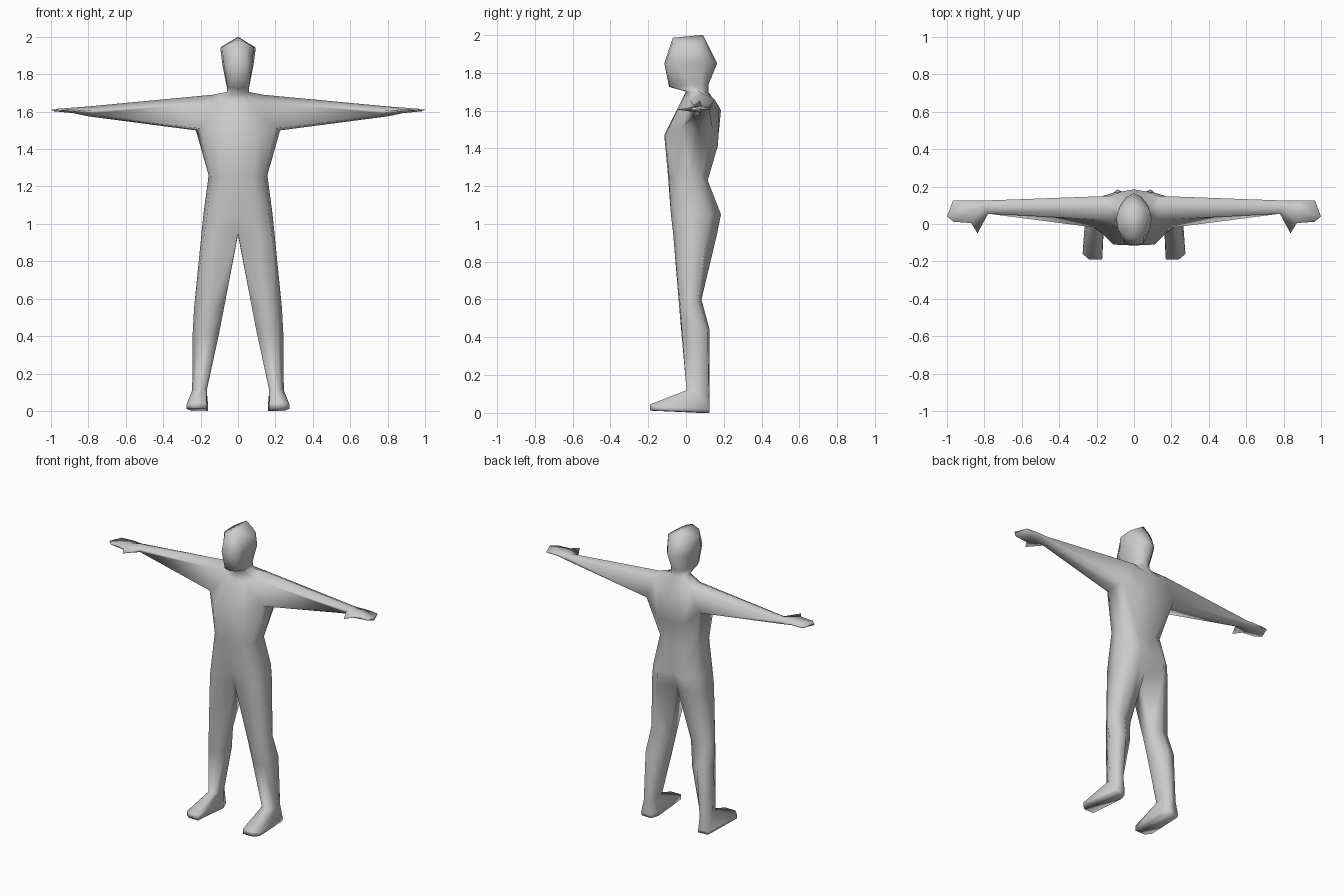
import bpy, bmesh

# Half-body cross-sections, each running front centre -> side -> back centre
head = [
    [(0, -.07, 1.985), (.05, -.07, 1.965), (.085, -.03, 1.945), (.095, .03, 1.94),
     (.085, .07, 1.95), (.05, .085, 1.97), (0, .09, 2.0)],
    [(0, -.115, 1.85), (.05, -.105, 1.85), (.075, -.05, 1.85), (.083, .03, 1.85),
     (.075, .1, 1.85), (.04, .145, 1.85), (0, .165, 1.85)],
    [(0, -.09, 1.725), (.04, -.085, 1.73), (.058, -.04, 1.73), (.06, .02, 1.735),
     (.055, .08, 1.74), (.03, .11, 1.74), (0, .12, 1.74)],
]
torso = [
    [(0, 0, 1.70), (.03, .01, 1.70), (.052, .03, 1.70), (.06, .06, 1.705),
     (.052, .09, 1.705), (.03, .112, 1.70), (0, .118, 1.70)],
    [(0, -.03, 1.64), (.06, -.02, 1.645), (.12, .02, 1.655), (.14, .09, 1.69),
     (.13, .15, 1.66), (.06, .175, 1.62), (0, .185, 1.60)],
    [(0, -.115, 1.47), (.11, -.11, 1.47), (.2, -.02, 1.51), (.225, .07, 1.50),
     (.2, .14, 1.51), (.1, .17, 1.42), (0, .165, 1.40)],
    [(0, -.095, 1.25), (.08, -.09, 1.25), (.14, -.05, 1.25), (.157, .02, 1.26),
     (.14, .08, 1.25), (.07, .115, 1.23), (0, .11, 1.23)],
    [(0, -.08, 1.05), (.09, -.08, 1.05), (.165, -.05, 1.05), (.185, .04, 1.05),
     (.165, .12, 1.05), (.09, .185, 1.05), (0, .145, 1.05)],
]
leg = [
    [(0, -.045, .95), (.1, -.068, .95), (.18, -.045, .95), (.195, .04, .95),
     (.18, .11, .95), (.1, .165, .95), (0, .10, .94)],
    [(.075, 0, .55), (.14, -.036, .56), (.2, -.03, .56), (.235, .02, .55),
     (.215, .065, .6), (.15, .082, .6), (.08, .06, .58)],
    [(.1, .01, .42), (.145, -.024, .42), (.21, -.02, .42), (.242, .05, .42),
     (.225, .115, .44), (.17, .125, .44), (.11, .09, .42)],
    [(.165, .03, .12), (.18, .003, .12), (.225, .003, .12), (.245, .06, .11),
     (.235, .12, .11), (.19, .125, .11), (.168, .09, .12)],
]
foot = [
    [(.165, -.1, .05), (.17, -.19, .045), (.24, -.19, .045), (.275, -.16, .035),
     (.255, .12, .02), (.18, .125, .02), (.16, .07, .03)],
    [(.165, -.1, .01), (.17, -.19, .012), (.24, -.19, .012), (.275, -.16, .012),
     (.25, .12, 0), (.18, .125, 0), (.16, .07, 0)],
]
# Arm sections: lower front, lower, lower back, upper back, upper, upper front
arm = [
    [(.78, .055, 1.59), (.8, .09, 1.575), (.81, .125, 1.592),
     (.81, .125, 1.612), (.8, .09, 1.628), (.78, .055, 1.61)],
    [(.87, .005, 1.602), (.88, .07, 1.592), (.88, .125, 1.604),
     (.88, .125, 1.615), (.88, .07, 1.622), (.87, .005, 1.614)],
    [(.965, .012, 1.606), (1.0, .04, 1.604), (.968, .125, 1.606),
     (.968, .125, 1.611), (1.0, .04, 1.613), (.965, .012, 1.612)],
]

bm = bmesh.new()


def ring(points):
    return [bm.verts.new(p) for p in points]


def bridge(a, b, closed=False, skip=()):
    """Join two sections with quads, leaving out the skipped columns."""
    n = len(a)
    for i in range(n if closed else n - 1):
        if i not in skip:
            j = (i + 1) % n
            bm.faces.new((a[i], b[i], b[j], a[j]))


# Head, neck and trunk, with a hole on the side for the arm
trunk = [ring(r) for r in head + torso + leg[:1]]
bm.faces.new(trunk[0])
for k in range(len(trunk) - 1):
    bridge(trunk[k], trunk[k + 1], skip=(2, 3) if k == 4 else ())

# Leg and foot
limb = [trunk[-1]] + [ring(r) for r in leg[1:] + foot]
for a, b in zip(limb, limb[1:]):
    bridge(a, b, closed=True)
bm.faces.new(limb[-1])

# Arm and hand
shoulder, chest = trunk[4], trunk[5]
hole = [chest[2], chest[3], chest[4], shoulder[4], shoulder[3], shoulder[2]]
sleeve = [hole] + [ring(r) for r in arm]
for k in range(3):
    bridge(sleeve[k], sleeve[k + 1], closed=True, skip=(5,) if k == 1 else ())
bm.faces.new(sleeve[-1])

# Thumb, pulled out of the front of the hand
wrist, palm = sleeve[1], sleeve[2]
thumb = bm.verts.new((.837, -.05, 1.605))
base = [wrist[5], palm[5], palm[0], wrist[0]]
for i in range(4):
    bm.faces.new((base[i], base[(i + 1) % 4], thumb))

bmesh.ops.recalc_face_normals(bm, faces=bm.faces)
for f in bm.faces:
    f.smooth = True
mesh = bpy.data.meshes.new("body")
bm.to_mesh(mesh)
bm.free()

body = bpy.data.objects.new("body", mesh)
bpy.context.collection.objects.link(body)
mirror = body.modifiers.new("mirror", 'MIRROR')
mirror.use_clip = True
mirror.merge_threshold = 0.0005

grey = bpy.data.materials.new("light grey")
grey.diffuse_color = (.6, .6, .6, 1)
mesh.materials.append(grey)
